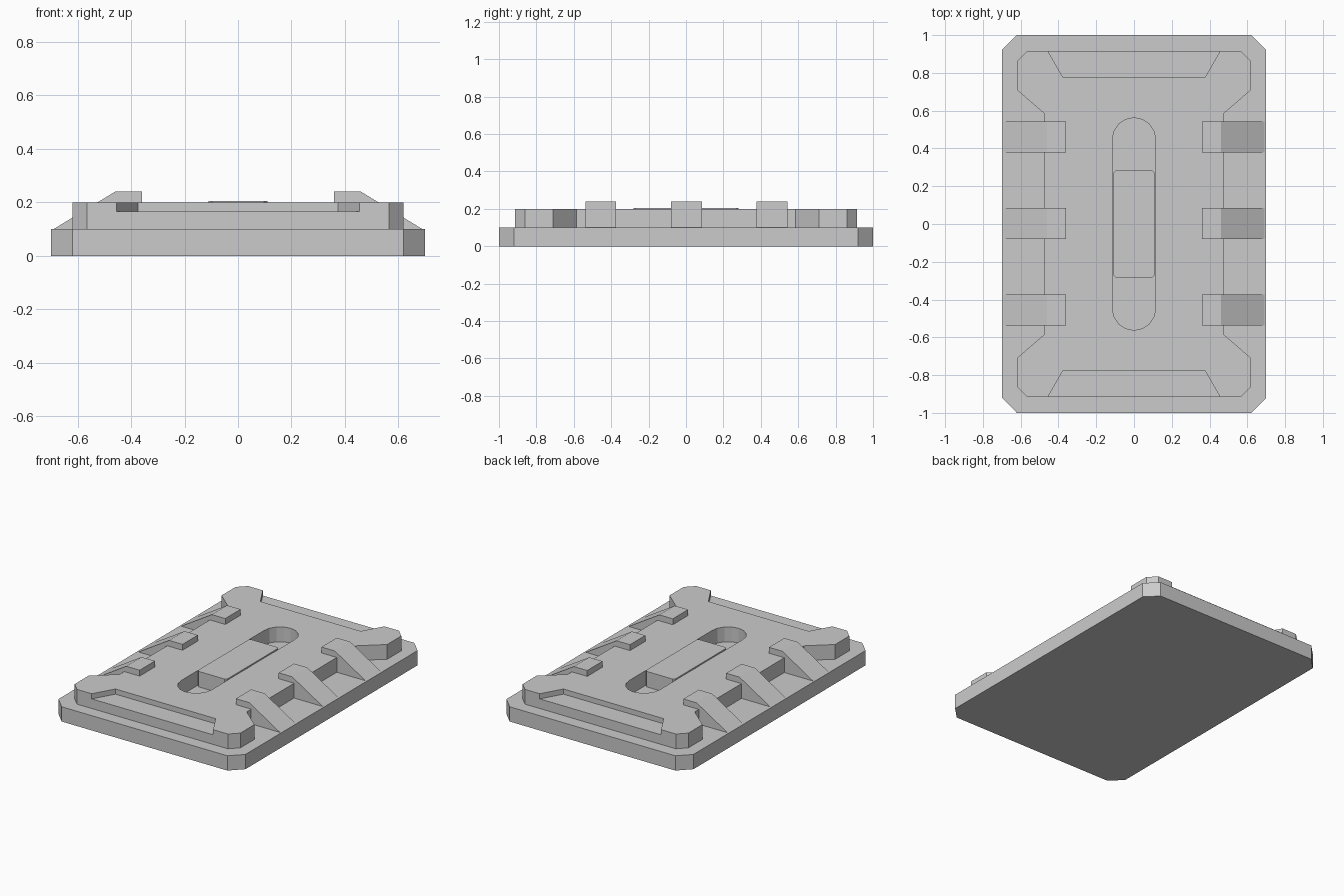
import bpy, bmesh, math
from mathutils import Vector

cube = bpy.data.objects.get("Cube")
if cube:
    bpy.data.objects.remove(cube, do_unlink=True)

grey = bpy.data.materials.new("plain grey")
grey.use_nodes = True
colour = (0.6, 0.6, 0.6, 1)
grey.diffuse_color = colour
grey.node_tree.nodes["Principled BSDF"].inputs["Base Color"].default_value = colour


def prism(name, points, depth):
    """Extrude a closed 3D outline along the depth vector."""
    bm = bmesh.new()
    face = bm.faces.new([bm.verts.new(p) for p in points])
    extruded = bmesh.ops.extrude_face_region(bm, geom=[face])["geom"]
    verts = [g for g in extruded if isinstance(g, bmesh.types.BMVert)]
    bmesh.ops.translate(bm, verts=verts, vec=Vector(depth))
    bmesh.ops.recalc_face_normals(bm, faces=bm.faces[:])
    mesh = bpy.data.meshes.new(name)
    bm.to_mesh(mesh)
    bm.free()
    mesh.materials.append(grey)
    obj = bpy.data.objects.new(name, mesh)
    bpy.context.collection.objects.link(obj)
    return obj


def slab(name, outline, bottom, top):
    return prism(name, [(x, y, bottom) for x, y in outline], (0, 0, top - bottom))


def four_way(quarter):
    """Mirror a quarter outline (from the +x side to the +y side) all round."""
    half = quarter + [(-x, y) for x, y in reversed(quarter)]
    return half + [(-x, -y) for x, y in half]


def cut(target, cutter):
    cutter.hide_render = True
    mod = target.modifiers.new("cut", 'BOOLEAN')
    mod.operation = 'DIFFERENCE'
    mod.solver = 'EXACT'
    mod.object = cutter
    bpy.context.view_layer.objects.active = target
    bpy.ops.object.modifier_apply(modifier=mod.name)
    bpy.data.objects.remove(cutter, do_unlink=True)


# Base slab with chamfered corners
slab("base", four_way([(0.70, 0.92), (0.62, 1.0)]), 0, 0.10)

# Waisted upper plate
plate = slab("upper_plate", four_way(
    [(0.475, 0.585), (0.62, 0.71), (0.62, 0.86), (0.565, 0.915)]), 0.10, 0.20)

# Rounded slot through the upper plate
arc = [math.radians(a) for a in (0, 22.5, 45, 67.5, 88)]
slot = four_way([(0.115 * math.cos(a), 0.445 + 0.117 * math.sin(a)) for a in arc])
cut(plate, slab("slot_cutter", slot, 0.09, 0.30))

# Shallow tapered steps at the front and back
for s in (-1, 1):
    step = [(-0.375, 0.775 * s), (0.375, 0.775 * s), (0.475, 0.95 * s), (-0.475, 0.95 * s)]
    cut(plate, slab("step_cutter", step, 0.165, 0.30))

# Raised bar inside the slot
slab("centre_bar", four_way([(0.11, 0.27), (0.098, 0.282)]), 0.10, 0.205)

# Three sloping clips on each side
for side, s in (("left", 1), ("right", -1)):
    for place, y in (("front", -0.455), ("middle", 0.003), ("back", 0.46)):
        profile = [(0.36, 0.20), (0.36, 0.24), (0.46, 0.24),
                   (0.69, 0.10), (0.47, 0.10), (0.47, 0.20)]
        prism(f"{side}_{place}_clip",
              [(s * x, y - 0.082, z) for x, z in profile], (0, 0.164, 0))
